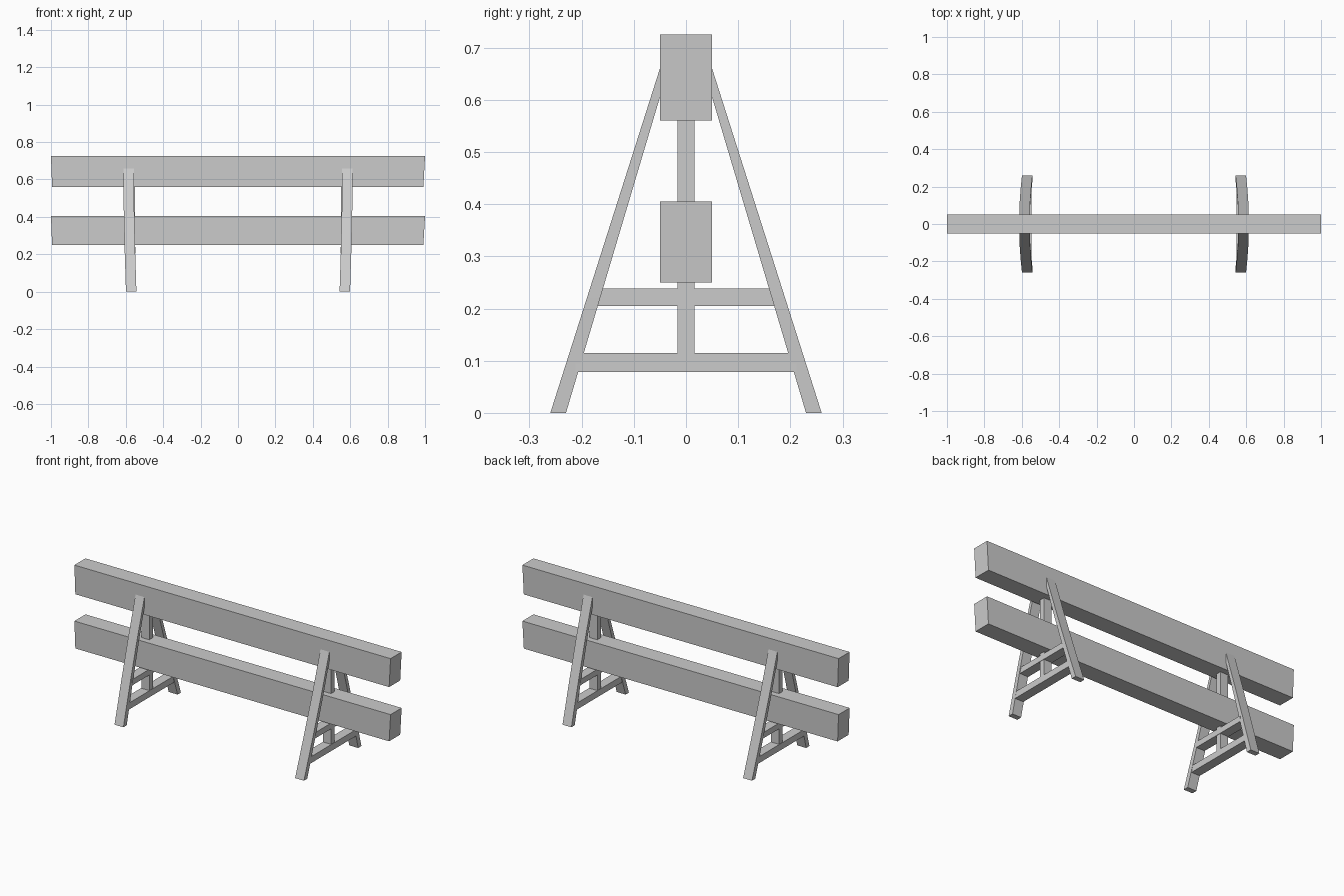
import bpy

if "Cube" in bpy.data.objects:
    bpy.data.objects.remove(bpy.data.objects["Cube"])


def loft(name, rings):
    """Solid through a list of four-point rings."""
    verts = [p for r in rings for p in r]
    faces = [(3, 2, 1, 0), tuple(range(len(verts) - 4, len(verts)))]
    for k in range(len(rings) - 1):
        a = 4 * k
        for i in range(4):
            j = (i + 1) % 4
            faces.append((a + i, a + j, a + 4 + j, a + 4 + i))
    mesh = bpy.data.meshes.new(name)
    mesh.from_pydata(verts, [], faces)
    ob = bpy.data.objects.new(name, mesh)
    bpy.context.collection.objects.link(ob)
    bpy.context.view_layer.objects.active = ob
    bpy.ops.object.mode_set(mode='EDIT')
    bpy.ops.mesh.select_all(action='SELECT')
    bpy.ops.mesh.normals_make_consistent(inside=False)
    bpy.ops.object.mode_set(mode='OBJECT')
    return ob


def ring(x0, x1, y0, y1, z):
    return [(x0, y0, z), (x1, y0, z), (x1, y1, z), (x0, y1, z)]


def box(name, x0, x1, y, z0, z1):
    return loft(name, [ring(x0, x1, -y, y, z0), ring(x0, x1, -y, y, z1)])


# Two long beams with slightly undercut ends
for name, z0, z1 in (("upper_beam", 0.56, 0.725), ("lower_beam", 0.25, 0.405)):
    loft(name, [ring(-0.994, 0.991, -0.05, 0.05, z0),
                ring(-1, 1, -0.05, 0.05, z1)])

for side, label in ((-1, "left"), (1, "right")):
    # Splayed, gently bowed legs let into the upper beam
    for face, end in ((-1, "front"), (1, "back")):
        rings = []
        for z, c in ((0, 0.571), (0.22, 0.578), (0.44, 0.583), (0.66, 0.585)):
            outer = 0.26 - 0.21 * z / 0.66
            inner = 0.23 - 0.18 * z / 0.605
            rings.append(ring(side * (c - 0.028), side * (c + 0.028),
                              face * inner, face * outer, z))
        loft(f"{label}_{end}_leg", rings)

    # Centre post and the two cross rails of the trestle
    x0, x1 = sorted((side * 0.548, side * 0.602))
    box(label + "_post", x0 + 0.002, x1 - 0.002, 0.016, 0.08, 0.57)
    box(label + "_upper_rail", x0, x1, 0.17, 0.205, 0.238)
    box(label + "_lower_rail", x0, x1, 0.212, 0.078, 0.115)
